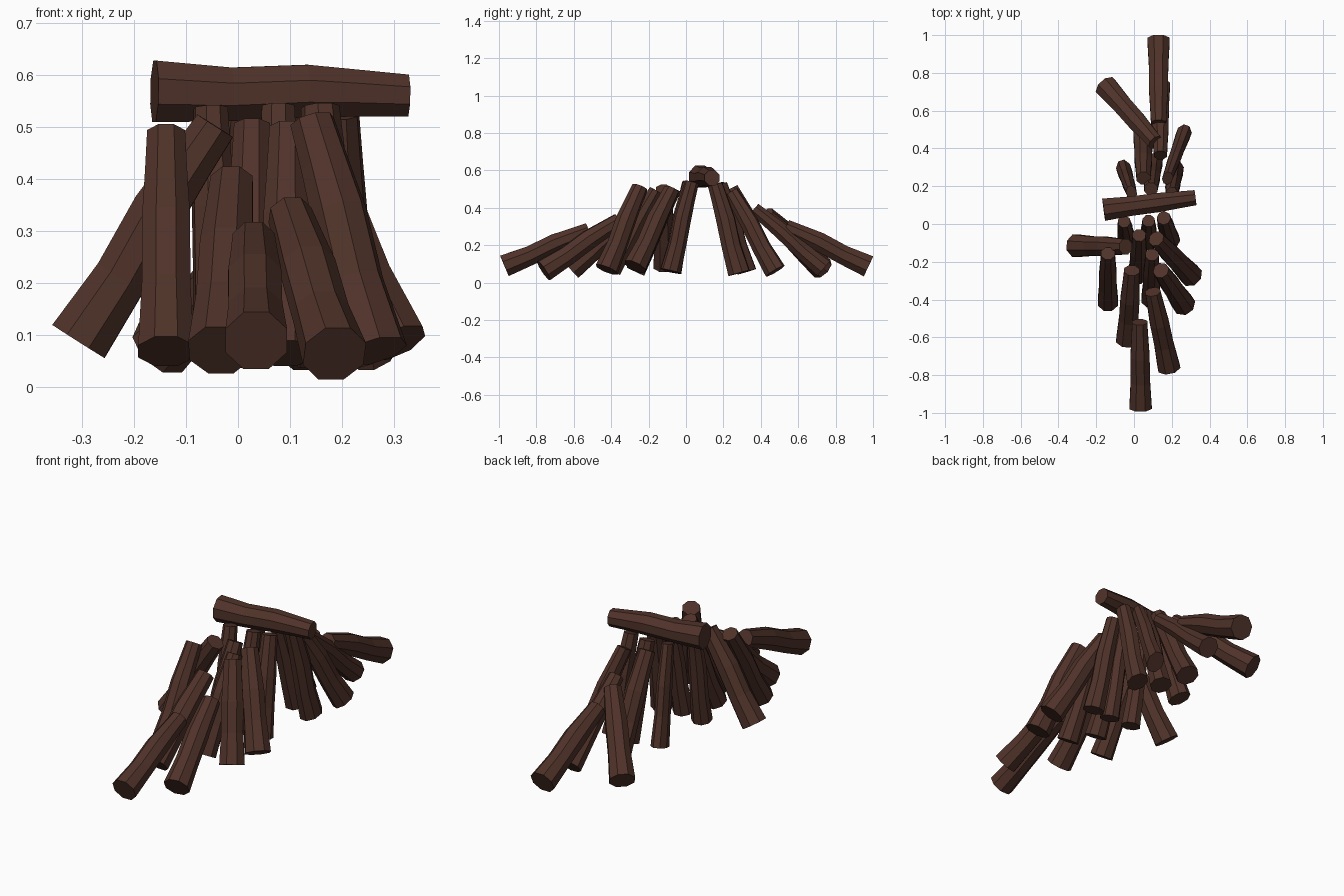
import bpy
import bmesh
import math
from mathutils import Vector

default_cube = bpy.data.objects.get("Cube")
if default_cube:
    bpy.data.objects.remove(default_cube, do_unlink=True)

LOG_LENGTH = 0.49
SIDES = 8
# Gnarled trunk outline: position along the log, relative radius, sideways sway
PROFILE = [(0, 1, 0), (0.3, 0.87, -0.05), (0.6, 0.86, 0.08), (0.8, 0.76, 0.05), (1, 0.68, 0)]


def make_material(name, colour):
    material = bpy.data.materials.new(name)
    material.use_nodes = True
    material.diffuse_color = colour
    material.node_tree.nodes["Principled BSDF"].inputs["Base Color"].default_value = colour
    return material


bark = make_material("dark_brown_bark", (0.078, 0.032, 0.022, 1))


def make_log(name, foot, head, radius=0.064, flatten=1.0):
    """Tapered faceted log running from its wide foot to its narrow head."""
    foot, head = Vector(foot), Vector(head)
    middle = (foot + head) / 2
    axis = (head - foot).normalized()
    start = middle - axis * LOG_LENGTH / 2
    across = axis.cross(Vector((0, 0, 1))).normalized()
    upward = across.cross(axis)

    bm = bmesh.new()
    rings = []
    for along, scale, sway in PROFILE:
        centre = start + axis * along * LOG_LENGTH + upward * sway * radius
        ring = []
        for i in range(SIDES):
            angle = math.tau * (i + 0.5) / SIDES
            offset = across * math.cos(angle) * flatten + upward * math.sin(angle)
            ring.append(bm.verts.new(centre + offset * radius * scale))
        rings.append(ring)
    for lower, upper in zip(rings, rings[1:]):
        for i in range(SIDES):
            j = (i + 1) % SIDES
            bm.faces.new((lower[i], lower[j], upper[j], upper[i]))
    bm.faces.new(rings[0])
    bm.faces.new(rings[-1])
    bmesh.ops.recalc_face_normals(bm, faces=bm.faces)

    mesh = bpy.data.meshes.new(name)
    bm.to_mesh(mesh)
    bm.free()
    mesh.materials.append(bark)
    log = bpy.data.objects.new(name, mesh)
    bpy.context.collection.objects.link(log)
    return log


# Crossbeam resting on top of the pile
make_log("crossbeam_log", (-.165, .075, .568), (.33, .14, .56))

# Logs leaning out towards the front
make_log("front_outer_log", (.035, -.97, .09), (.03, -.52, .28))
make_log("front_second_log", (.185, -.76, .065), (.1, -.36, .33))
make_log("front_third_log", (-.035, -.61, .075), (-.012, -.25, .39))
make_log("front_right_log", (-.138, -.41, .075), (-.138, -.16, .48), .058)
make_log("front_left_log", (.26, -.42, .08), (.145, -.25, .5))
make_log("front_left_wide_log", (.3, -.27, .09), (.12, -.08, .49))
make_log("front_inner_log", (.09, -.39, .08), (.095, -.17, .48), .055)
make_log("side_right_log", (-.305, -.115, .09), (-.045, -.12, .5))

# Steep logs under the front of the crossbeam
make_log("middle_front_log", (.02, -.26, .08), (.027, -.07, .48), .055)
make_log("middle_centre_log", (.08, -.09, .07), (.077, .015, .53), .05)
make_log("middle_left_log", (.19, -.08, .07), (.158, .03, .53), .055)
make_log("middle_right_log", (-.04, -.07, .07), (-.052, .01, .52), .05)

# Logs leaning out towards the back
make_log("back_outer_log", (.13, .97, .09), (.13, .54, .295))
make_log("back_diagonal_log", (-.15, .73, .075), (.115, .43, .365))
make_log("back_second_log", (.14, .73, .08), (.14, .37, .39), .055)
make_log("back_left_log", (.26, .47, .075), (.18, .25, .47), .06, .7)
make_log("back_left_inner_log", (.215, .28, .065), (.2, .16, .51), .062, .8)
make_log("back_right_log", (-.05, .28, .075), (-.015, .17, .51), .06, .7)
make_log("back_centre_log", (.05, .46, .085), (.05, .25, .49), .058)
make_log("back_inner_log", (.1, .32, .075), (.09, .19, .51), .055)
